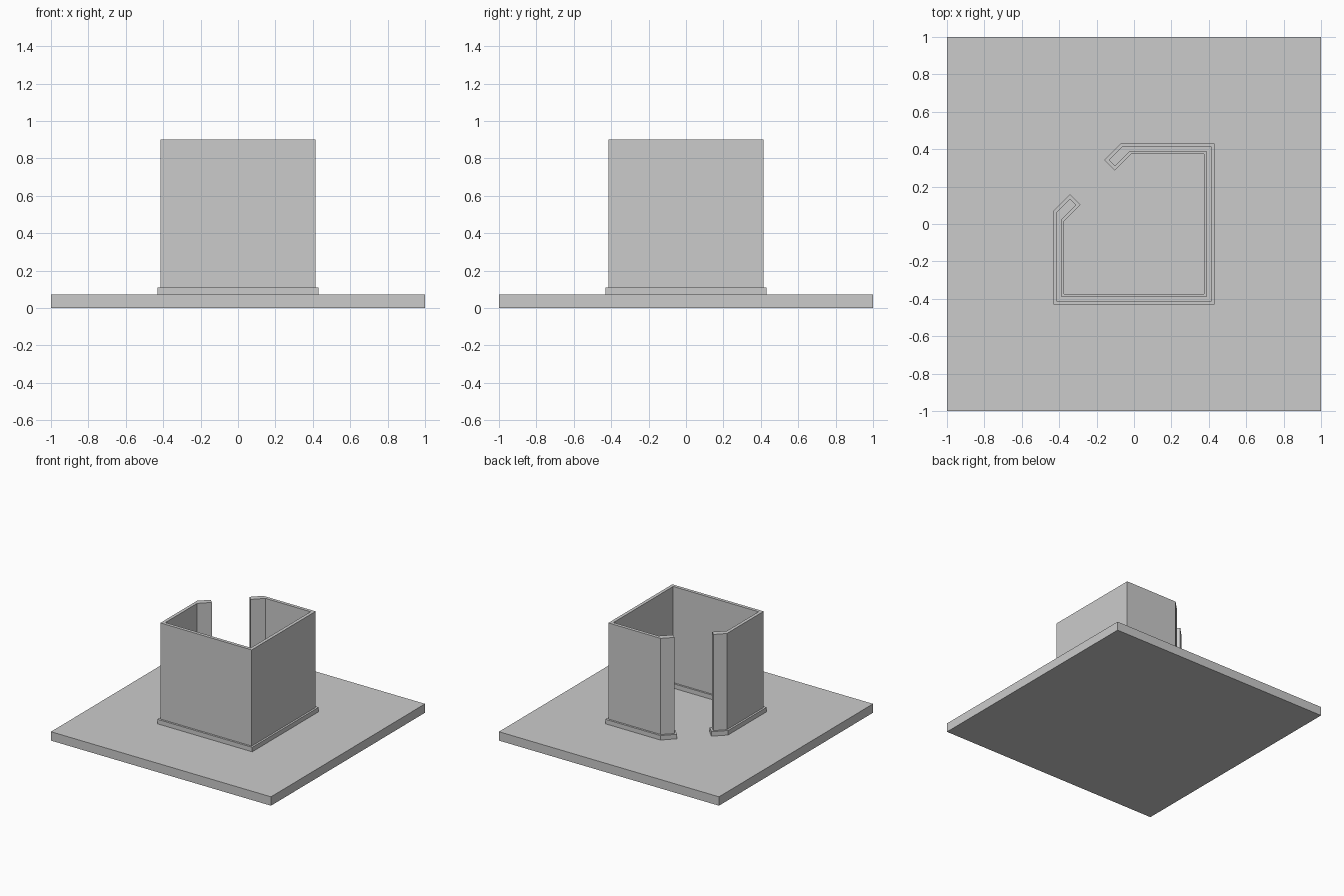
import bpy, bmesh

if "Cube" in bpy.data.objects:
    bpy.data.objects.remove(bpy.data.objects["Cube"])


def finish(bm, name):
    bmesh.ops.recalc_face_normals(bm, faces=bm.faces)
    me = bpy.data.meshes.new(name)
    bm.to_mesh(me)
    bm.free()
    ob = bpy.data.objects.new(name, me)
    bpy.context.collection.objects.link(ob)
    return ob


def full_path(half):
    # mirror the left/front half across the diagonal y = -x
    corner = half[-1]
    return half[:-1] + [corner] + [(-y, -x) for x, y in reversed(half[:-1])]


def open_wall(name, outer_half, inner_half, z0, z1):
    # C-shaped wall: one box segment per path step, caps at both ends
    bm = bmesh.new()
    rings = []
    for o, i in zip(full_path(outer_half), full_path(inner_half)):
        rings.append([bm.verts.new((*o, z0)), bm.verts.new((*o, z1)),
                      bm.verts.new((*i, z1)), bm.verts.new((*i, z0))])
    for a, b in zip(rings, rings[1:]):
        for k in range(4):
            n = (k + 1) % 4
            bm.faces.new((a[k], a[n], b[n], b[k]))
    bm.faces.new(rings[0])
    bm.faces.new(rings[-1])
    return finish(bm, name)


# Square floor plate
bm = bmesh.new()
bmesh.ops.create_cube(bm, size=1)
bmesh.ops.scale(bm, vec=(2, 2, 0.073), verts=bm.verts)
bmesh.ops.translate(bm, vec=(0, 0, 0.0365), verts=bm.verts)
finish(bm, "floor_plate")

# Low skirting around the foot of the wall
open_wall("skirting",
          [(-0.342, 0.158), (-0.431, 0.069), (-0.431, -0.431), (0.431, -0.431)],
          [(-0.286, 0.102), (-0.373, 0.015), (-0.373, -0.373), (0.373, -0.373)],
          0.073, 0.11)

# Tall wall with an angled doorway
open_wall("wall",
          [(-0.342, 0.134), (-0.415, 0.061), (-0.415, -0.415), (0.415, -0.415)],
          [(-0.309, 0.101), (-0.388, 0.022), (-0.388, -0.388), (0.388, -0.388)],
          0.073, 0.90)
